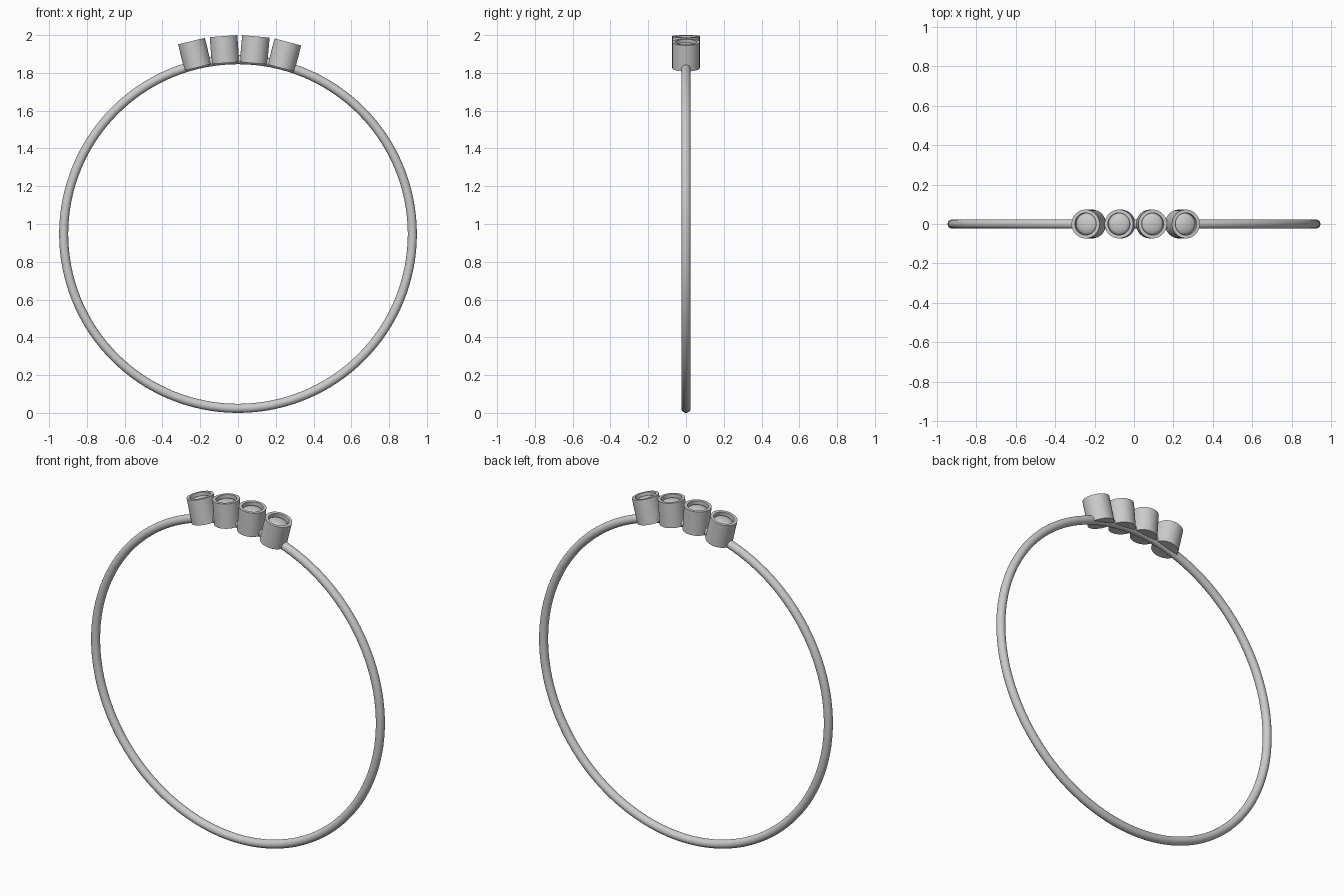
import bpy, bmesh, math
from mathutils import Matrix

if "Cube" in bpy.data.objects:
    bpy.data.objects.remove(bpy.data.objects["Cube"])

TUBE = 0.024
OUTER = 0.947
CENTER_Z = OUTER            # ring rests on z = 0
BASE_R, TOP_R = 0.908, 1.0505   # radial distance of setting base and rim


def lathe(name, profile, matrix, steps=48):
    """Spin an (r, z) profile around z and place the result."""
    bm = bmesh.new()
    verts = [bm.verts.new((r, 0, z)) for r, z in profile]
    edges = [bm.edges.new(pair) for pair in zip(verts, verts[1:])]
    bmesh.ops.spin(bm, geom=verts + edges, axis=(0, 0, 1), cent=(0, 0, 0),
                   angle=math.tau, steps=steps)
    bmesh.ops.remove_doubles(bm, verts=bm.verts, dist=1e-5)
    bmesh.ops.recalc_face_normals(bm, faces=bm.faces)
    mesh = bpy.data.meshes.new(name)
    bm.to_mesh(mesh)
    bm.free()
    obj = bpy.data.objects.new(name, mesh)
    bpy.context.collection.objects.link(obj)
    obj.matrix_world = matrix
    smooth(obj)
    return obj


def smooth(obj):
    bpy.ops.object.select_all(action='DESELECT')
    obj.select_set(True)
    bpy.context.view_layer.objects.active = obj
    bpy.ops.object.shade_smooth_by_angle(angle=math.radians(35))


# Thin round band
bpy.ops.mesh.primitive_torus_add(
    major_radius=OUTER - TUBE, minor_radius=TUBE, major_segments=128,
    minor_segments=20, location=(0, 0, CENTER_Z),
    rotation=(math.pi / 2, 0, 0))
band = bpy.context.object
band.name = "band"
smooth(band)

# Cup setting: closed base, straight wall, flat rim, recessed seat
H = TOP_R - BASE_R
SEAT = H - 0.028
cup = [(0, 0), (0.073, 0), (0.073, H), (0.056, H), (0.056, SEAT), (0, SEAT)]

# Low domed stone sitting inside the rim
RISE = 0.022
dome = [(0.055 * math.cos(a), SEAT + RISE * math.sin(a))
        for a in (i * math.pi / 20 for i in range(10))]
dome = [(0, SEAT - 0.004), (0.055, SEAT - 0.004)] + dome + [(0, SEAT + RISE)]

# Four settings fanned along the top of the band
for i in range(4):
    angle = math.radians(0.5 + 9.37 * (i - 1.5))
    place = (Matrix.Translation((0, 0, CENTER_Z))
             @ Matrix.Rotation(angle, 4, 'Y')
             @ Matrix.Translation((0, 0, BASE_R)))
    lathe(f"setting_{i + 1}", cup, place)
    lathe(f"stone_{i + 1}", dome, place)
